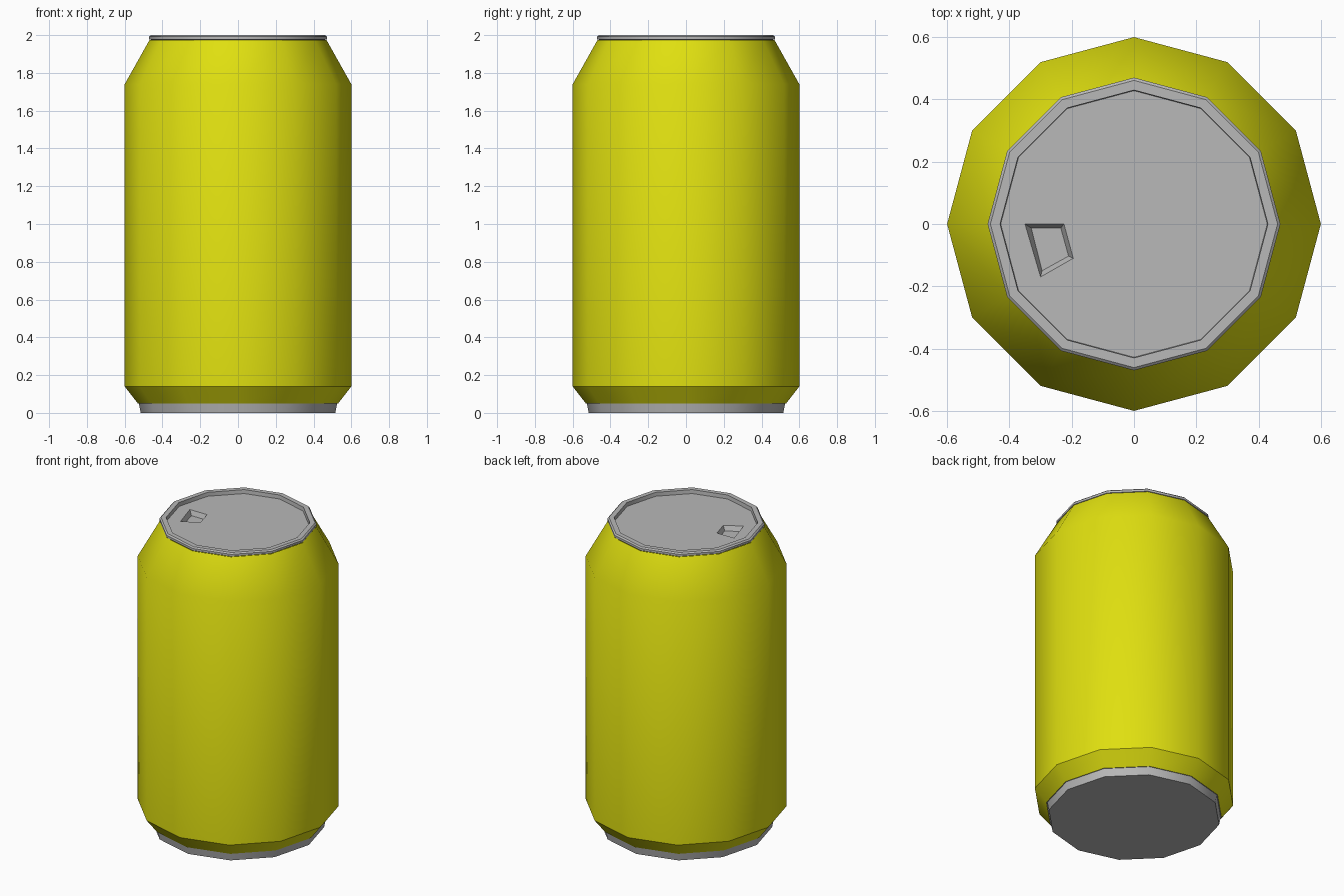
import bpy, bmesh, math

if "Cube" in bpy.data.objects:
    bpy.data.objects.remove(bpy.data.objects["Cube"])

SIDES = 12


def material(name, rgb):
    m = bpy.data.materials.new(name)
    m.diffuse_color = (*rgb, 1)
    m.use_nodes = True
    m.node_tree.nodes["Principled BSDF"].inputs["Base Color"].default_value = m.diffuse_color
    return m


yellow = material("yellow paint", (0.74, 0.74, 0.005))
metal = material("grey metal", (0.48, 0.48, 0.48))


def ring(bm, r, z):
    return [bm.verts.new((r * math.cos(2 * math.pi * i / SIDES),
                          r * math.sin(2 * math.pi * i / SIDES), z)) for i in range(SIDES)]


def bridge(bm, low, high):
    n = len(low)
    for i in range(n):
        j = (i + 1) % n
        bm.faces.new((low[i], low[j], high[j], high[i]))


def lathe(bm, profile):
    rings = [ring(bm, r, z) for r, z in profile]
    for a, b in zip(rings, rings[1:]):
        bridge(bm, a, b)
    return rings


def finish(bm, name, mat):
    me = bpy.data.meshes.new(name)
    bm.to_mesh(me)
    bm.free()
    me.materials.append(mat)
    ob = bpy.data.objects.new(name, me)
    bpy.context.collection.objects.link(ob)
    bpy.ops.object.select_all(action='DESELECT')
    bpy.context.view_layer.objects.active = ob
    ob.select_set(True)
    bpy.ops.object.shade_smooth_by_angle(angle=math.radians(34))
    return ob


# Painted body with tapered shoulder and foot
bm = bmesh.new()
lathe(bm, [(0.53, 0.05), (0.6, 0.14), (0.6, 1.74), (0.468, 1.975)])
finish(bm, "can_body", yellow)

# Metal base
bm = bmesh.new()
rings = lathe(bm, [(0.515, 0), (0.525, 0.05), (0.53, 0.05)])
bm.faces.new(rings[0][::-1])
finish(bm, "can_base", metal)

# Metal rim and recessed lid
bm = bmesh.new()
rings = lathe(bm, [(0.46, 1.975), (0.47, 1.978), (0.47, 1.992), (0.461, 2.0),
                   (0.43, 2.0), (0.428, 1.975)])
outer = rings[-1]

# Opening sunk into the lid
top = [(-0.30, -0.17), (-0.195, -0.11), (-0.225, 0), (-0.35, 0)]
low = [(-0.295, -0.15), (-0.21, -0.103), (-0.235, -0.013), (-0.33, -0.013)]
hole = [bm.verts.new((x, y, 1.975)) for x, y in top]
floor = [bm.verts.new((x, y, 1.945)) for x, y in low]
bridge(bm, hole, floor)
bm.faces.new(floor)

# Flat lid surface between the rim and the opening
edges = [bm.edges.get((loop[i - 1], loop[i])) for loop in (outer, hole) for i in range(len(loop))]
bmesh.ops.triangle_fill(bm, edges=edges, use_beauty=True, normal=(0, 0, 1))
bm.normal_update()
for f in bm.faces:
    if f.normal.z < -0.9 and f.calc_center_median().z < 1.9751 and len(f.verts) == 3:
        f.normal_flip()
finish(bm, "can_lid", metal)
